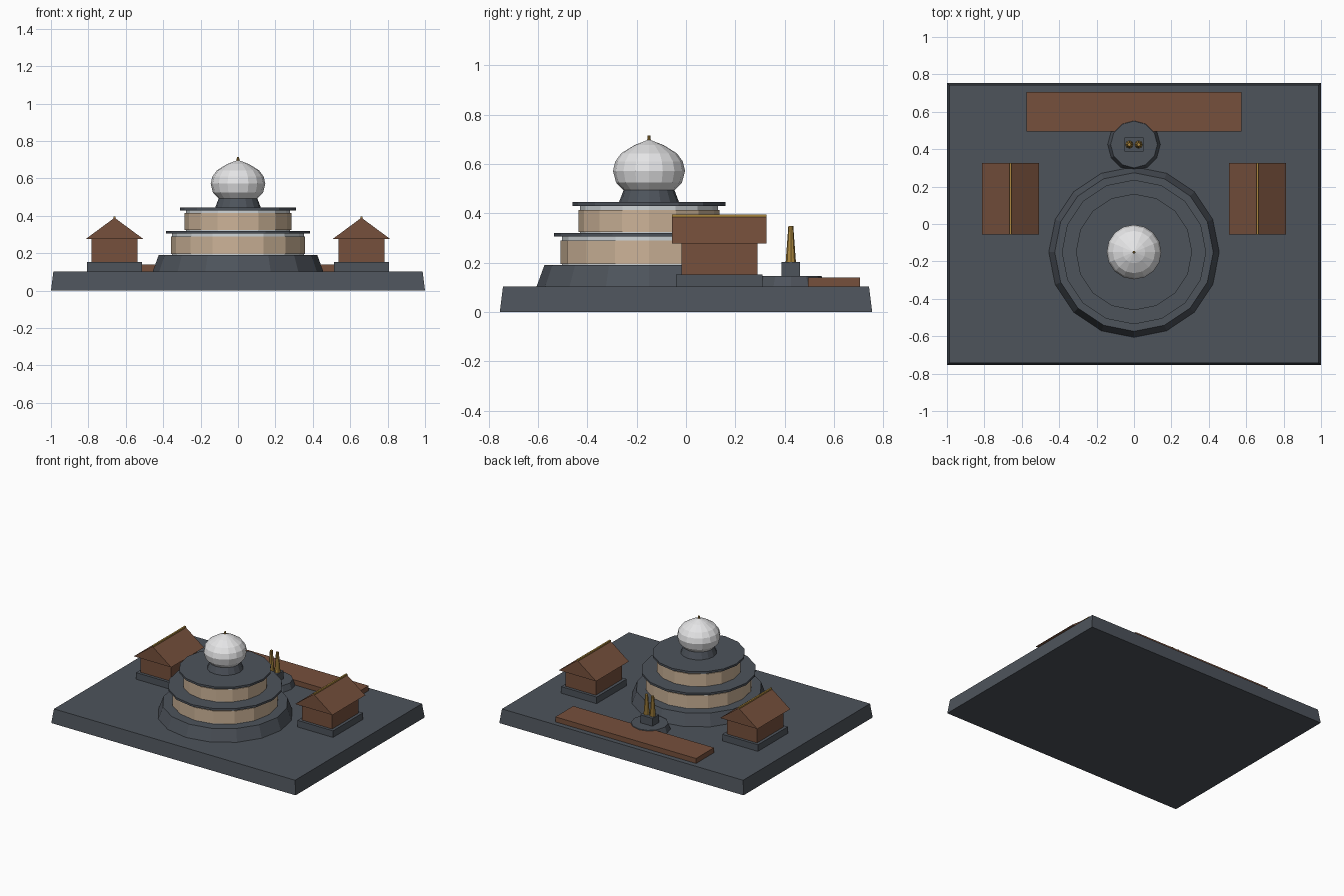
import bpy, bmesh, math
from mathutils import Vector

cube = bpy.data.objects.get("Cube")
if cube:
    bpy.data.objects.remove(cube, do_unlink=True)


def material(name, rgb):
    m = bpy.data.materials.new(name)
    m.use_nodes = True
    m.diffuse_color = (*rgb, 1)
    m.node_tree.nodes["Principled BSDF"].inputs["Base Color"].default_value = (*rgb, 1)
    return m


SLATE = material("slate grey", (0.075, 0.087, 0.105))
TIMBER = material("timber brown", (0.18, 0.08, 0.045))
STONE = material("cream stone", (0.60, 0.45, 0.31))
TRIM = material("pale trim", (0.62, 0.66, 0.68))
WHITE = material("dome white", (0.78, 0.78, 0.79))
GOLD = material("gold", (0.42, 0.25, 0.05))


def add_object(name, bm, mat, location):
    bmesh.ops.recalc_face_normals(bm, faces=bm.faces)
    mesh = bpy.data.meshes.new(name)
    bm.to_mesh(mesh)
    bm.free()
    mesh.materials.append(mat)
    ob = bpy.data.objects.new(name, mesh)
    ob.location = location
    bpy.context.collection.objects.link(ob)
    return ob


def box(name, mat, location, half_x, half_y, z0, z1, inset=0):
    """Box between two heights, its top drawn in by inset."""
    bm = bmesh.new()
    bmesh.ops.create_cube(bm, size=2)
    for v in bm.verts:
        top = v.co.z > 0
        d = inset if top else 0
        v.co = Vector((v.co.x * (half_x - d), v.co.y * (half_y - d), z1 if top else z0))
    return add_object(name, bm, mat, location)


def lathe(name, mat, location, profile, sides=16):
    """Faceted solid from (radius, height) pairs, capped at both ends."""
    bm = bmesh.new()
    rings = []
    for r, z in profile:
        angles = [math.tau * i / sides for i in range(sides)]
        rings.append([bm.verts.new((r * math.cos(a), r * math.sin(a), z)) for a in angles])
    for low, high in zip(rings, rings[1:]):
        for i in range(sides):
            j = (i + 1) % sides
            bm.faces.new((low[i], low[j], high[j], high[i]))
    bm.faces.new(rings[0][::-1])
    bm.faces.new(rings[-1])
    return add_object(name, bm, mat, location)


def gable(name, mat, location, half_x, half_y, z0, z1):
    """Triangular roof prism with its ridge along y."""
    bm = bmesh.new()
    ends = [[bm.verts.new(p) for p in ((-half_x, y, z0), (half_x, y, z0), (0, y, z1))]
            for y in (-half_y, half_y)]
    for end in ends:
        bm.faces.new(end)
    for i in range(3):
        j = (i + 1) % 3
        bm.faces.new((ends[0][i], ends[0][j], ends[1][j], ends[1][i]))
    return add_object(name, bm, mat, location)


# Ground platform
box("platform", SLATE, (0, 0, 0), 1.0, 0.755, 0, 0.103, 0.013)

# Central tiered shrine
C = (0, -0.15, 0)
lathe("shrine_plinth", SLATE, C, [(0.457, 0.1), (0.424, 0.19)])
for tier, r, slab_r, z0, z1 in (("lower", 0.359, 0.386, 0.19, 0.305),
                                ("upper", 0.285, 0.311, 0.319, 0.43)):
    lathe(tier + "_wall", TRIM, C, [(r - 0.006, z0), (r - 0.006, z1)])
    lathe(tier + "_wall_band", STONE, C, [(r, z0 + 0.005), (r, z1 - 0.016)])
    lathe(tier + "_slab", SLATE, C, [(slab_r, z1), (slab_r, z1 + 0.015)])

# Dome on its neck, with a finial
lathe("dome_neck", SLATE, C, [(0.122, 0.444), (0.102, 0.497)])
lathe("dome", WHITE, C, [(0.10, 0.49), (0.134, 0.525), (0.146, 0.572), (0.137, 0.61),
                         (0.113, 0.643), (0.06, 0.676), (0.006, 0.697)])
lathe("finial", GOLD, C, [(0.008, 0.685), (0.006, 0.716)], 8)

# Matching side pavilions
for side, x in (("left", 0.66), ("right", -0.66)):
    P = (x, 0.135, 0)
    box(side + "_pavilion_base", SLATE, P, 0.146, 0.175, 0.1, 0.152)
    box(side + "_pavilion_walls", TIMBER, P, 0.124, 0.154, 0.15, 0.278)
    gable(side + "_pavilion_roof", TIMBER, P, 0.153, 0.192, 0.277, 0.39)
    box(side + "_roof_ridge", GOLD, P, 0.006, 0.192, 0.382, 0.396)

# Rear deck and the small pedestal with twin spires
box("rear_deck", TIMBER, (0, 0.6, 0), 0.576, 0.105, 0.1, 0.14)
B = (0, 0.425, 0)
lathe("pedestal_disc", SLATE, B, [(0.142, 0.1), (0.125, 0.145)], 12)
box("pedestal_block", SLATE, B, 0.05, 0.038, 0.144, 0.203)
for side, x in (("left", 0.025), ("right", -0.025)):
    lathe(side + "_spire", GOLD, (x, 0.425, 0), [(0.021, 0.2), (0.010, 0.348)], 8)
